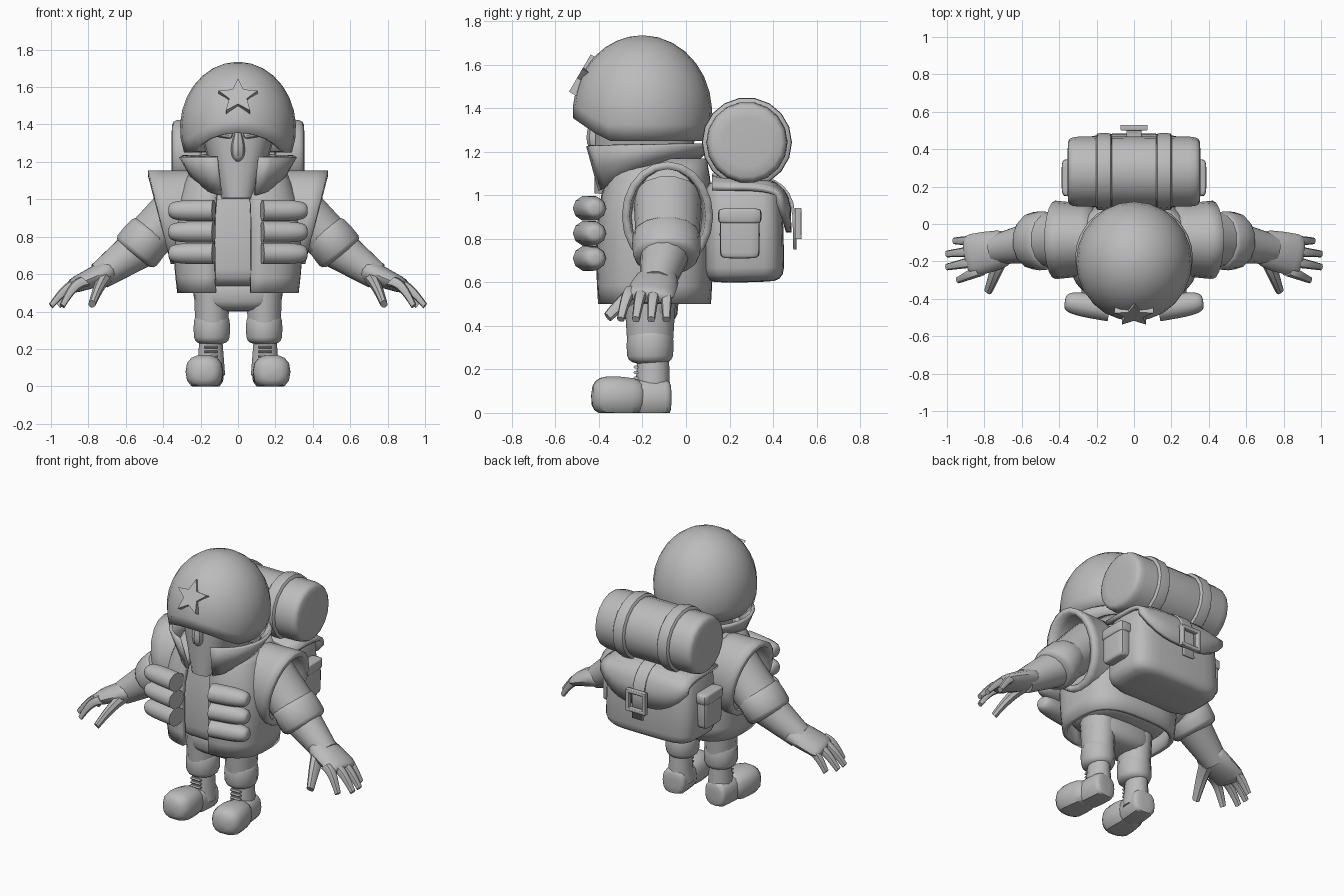
import bpy, bmesh
from math import sin, cos, pi, asin, copysign, radians
from mathutils import Vector

if "Cube" in bpy.data.objects:
    bpy.data.objects.remove(bpy.data.objects["Cube"])

grey = bpy.data.materials.new("plain grey")
grey.use_nodes = True
grey.diffuse_color = (.5, .5, .5, 1)
grey.node_tree.nodes["Principled BSDF"].inputs["Base Color"].default_value = (.5, .5, .5, 1)


def skin(name, rows, closed=True, bottom=True, top=True, mirror=False, thick=0):
    """Join rows of points into a surface, optionally capped, thickened or mirrored."""
    bm = bmesh.new()
    grid = [[bm.verts.new(point) for point in row] for row in rows]
    count = len(grid[0])
    for lower, upper in zip(grid, grid[1:]):
        for i in range(count if closed else count - 1):
            j = (i + 1) % count
            bm.faces.new((lower[i], lower[j], upper[j], upper[i]))
    if closed and bottom:
        bm.faces.new(grid[0])
    if closed and top:
        bm.faces.new(grid[-1])
    bmesh.ops.recalc_face_normals(bm, faces=bm.faces)
    mesh = bpy.data.meshes.new(name)
    bm.to_mesh(mesh)
    bm.free()
    part = bpy.data.objects.new(name, mesh)
    bpy.context.collection.objects.link(part)
    mesh.materials.append(grey)
    bpy.ops.object.select_all(action="DESELECT")
    part.select_set(True)
    bpy.context.view_layer.objects.active = part
    bpy.ops.object.shade_smooth_by_angle(angle=radians(40))
    if thick:
        shell = part.modifiers.new("thickness", "SOLIDIFY")
        shell.thickness, shell.offset = thick, -1
    if mirror:
        part.modifiers.new("mirror", "MIRROR")


def power(value, exponent):
    return copysign(abs(value) ** exponent, value)


def ring(centre, u, v, sides, square=2, start=0, end=2 * pi):
    """Superellipse loop around centre; a higher square gives boxier corners."""
    angles = [start + (end - start) * i / sides for i in range(sides)]
    return [centre + u * power(cos(a), 2 / square) + v * power(sin(a), 2 / square) for a in angles]


def limb(name, start, end, size, end_size=None, sides=14, square=2, blunt=0,
         open_start=False, bend=0, mirror=False):
    """Tapered form between two points. Sizes are half depth and half height across
    the axis; blunt rounds off the ends, the more the lower it is."""
    start, end = Vector(start), Vector(end)
    size, end_size = Vector(size), Vector(end_size or size)
    axis = (end - start).normalized()
    guide = Vector((1, 0, 0)) if abs(axis.y) > .9 else Vector((0, 1, 0))
    u = (guide - axis * axis.dot(guide)).normalized()
    v = axis.cross(u)
    rows, steps = [], 10
    for k in range(steps + 1):
        t, scale = k / steps, 1
        if blunt:
            low = 0 if open_start else -1
            angle = (low + (1 - low) * t) * (pi / 2 - .03)
            t, scale = power(sin(angle), 2 / blunt), cos(angle) ** (2 / blunt)
            t = t if open_start else (t + 1) / 2
        centre = start.lerp(end, t) + Vector((0, 0, bend * sin(pi * t)))
        half = size.lerp(end_size, t) * scale
        row = ring(centre, u * half.x, v * half.y, sides, square)
        rows.append([Vector((p.x, p.y, max(p.z, 0))) for p in row])
    skin(name, rows, mirror=mirror)


# Helmet: dome whose rim rises over the face
rows = []
radius, height, base = .32, .355, 1.38
for k in range(10):
    row = []
    for i in range(24):
        a = 2 * pi * i / 24
        rise = min(1, max(0, (-.18 - radius * (1 + sin(a)) + radius) / .2))
        rim = asin((1.25 + .15 * rise - base) / height)
        lift = rim + (pi / 2 - .02 - rim) * k / 9
        row.append((.31 * cos(a) * cos(lift), radius * sin(a) * cos(lift) - .2, base + height * sin(lift)))
    rows.append(row)
skin("helmet", rows, bottom=False, thick=.025)

# Star badge
side, up, out = Vector((1, 0, 0)), Vector((0, .5, .86)), Vector((0, -.86, .5))
middle = Vector((0, -.48, 1.545))
star = []
for i in range(10):
    reach = .05 if i % 2 else .11
    star.append(middle + (side * sin(pi * i / 5) + up * cos(pi * i / 5)) * reach)
skin("star_badge", [[p - out * .03 for p in star], [p + out * .015 for p in star]])

# Head, nose and brows
limb("head", (0, -.2, 1), (0, -.185, 1.42), (.22, .1), (.235, .22), sides=20, square=2.7)
limb("nose", (0, -.41, 1.2), (0, -.41, 1.38), (.06, .05), (.03, .025), sides=8, blunt=2)
limb("brow", (.03, -.42, 1.34), (.18, -.39, 1.365), (.02, .02), sides=8, blunt=4, mirror=True)

# Shirt under the vest
limb("shirt", (0, -.15, .53), (0, -.14, 1.1), (.235, .3), (.2, .24), sides=24, square=3, blunt=6)

# Vest, open at the front
rows = []
for k in range(9):
    t = k / 8
    shrink = t ** 4
    hem = .03 * (1 - t) ** 3
    rows.append(ring(Vector((0, -.145 + .03 * shrink, .5 + .67 * t)), side * (.355 - .11 * shrink - hem),
                     Vector((0, .275 - .065 * shrink - hem / 2, 0)), 32, 2.9, .1 - pi / 2, 1.5 * pi - .05))
skin("vest", rows, closed=False, thick=.03)

# Flared collar, dipping and open at the front
rows = []
for t in (0, .5, 1):
    row = []
    for i in range(25):
        a = .38 - pi / 2 + (2 * pi - .76) * i / 24
        low = 1.16 - .15 * ((1 - sin(a)) / 2) ** 2
        flare = .06 * t
        row.append(((.255 + flare) * cos(a), (.24 + flare) * sin(a) - .18, low + (1.225 - low) * t))
    rows.append(row)
skin("collar", rows, closed=False, thick=.02)

# Flared armholes leaning outward at the top
rows = []
for k in range(5):
    t = k / 4
    rows.append(ring(Vector((.22 + .2 * t, -.085, .905)), Vector((0, .19 + .02 * t, 0)),
                     Vector((.06 * t, 0, .25)), 20))
skin("armhole", rows, bottom=False, top=False, thick=.035, mirror=True)

# Sleeves, rolled cuffs, forearms and palms
limb("sleeve", (.28, -.085, .99), (.52, -.085, .75), (.155, .14), (.145, .125), mirror=True)
limb("sleeve_cuff", (.45, -.09, .84), (.56, -.09, .7), (.16, .13), (.155, .14), blunt=5, mirror=True)
limb("forearm", (.5, -.09, .76), (.74, -.135, .59), (.12, .12), (.08, .075), mirror=True)
limb("palm", (.67, -.125, .625), (.9, -.175, .53), (.1, .07), (.12, .04), blunt=5, mirror=True)

# Fingers, fanned out, and thumbs
for i in range(4):
    root = -.09 - .052 * i
    tip_x = (.96, 1, 1, .94)[i]
    limb(f"finger_{i + 1}", (.82, root, .56), (tip_x, root - .018 * i, .43), (.034, .035), (.018, .016),
         sides=8, square=2.5, bend=.03, mirror=True)
limb("thumb", (.7, -.15, .59), (.78, -.36, .44), (.055, .04), (.025, .02), sides=8, bend=.02, mirror=True)

# Capsule pouches on the chest, flat toward the middle
for i in range(3):
    z = .71 + .115 * i
    limb(f"chest_pouch_{i + 1}", (.13, -.455, z), (.37, -.415, z), (.066, .06), sides=10, blunt=4,
         open_start=True, mirror=True)

# Trousers with puffed lower legs
limb("hips", (0, -.165, .4), (0, -.165, .6), (.13, .24), sides=20, square=2.6, blunt=3)
limb("trouser_thigh", (.14, -.165, .32), (.14, -.165, .55), (.105, .09), (.12, .1), mirror=True)
limb("trouser_puff", (.14, -.165, .225), (.14, -.165, .39), (.108, .1), blunt=4, mirror=True)

# Boots with flat soles, and laces
limb("boot_toe", (.185, -.435, .08), (.17, -.18, .07), (.108, .097), (.09, .09), square=2.5, blunt=3, mirror=True)
limb("boot_heel", (.165, -.25, .07), (.15, -.07, .07), (.08, .085), square=2.6, blunt=6, mirror=True)
limb("boot_ankle", (.145, -.155, .06), (.145, -.15, .25), (.083, .078), (.072, .063), mirror=True)
for i in range(3):
    z = .16 + .025 * i
    limb(f"boot_lace_{i + 1}", (.11, -.23, z), (.18, -.23, z), (.012, .008), sides=6, mirror=True)

# Backpack body and side pockets
limb("backpack", (0, .268, .6), (0, .26, 1.07), (.188, .33), (.18, .31), sides=28, square=4.5, blunt=7)
limb("side_pocket", (.345, .247, .71), (.345, .247, .93), (.092, .035), square=5, blunt=8, mirror=True)
limb("side_pocket_flap", (.345, .247, .87), (.345, .247, .94), (.1, .042), square=5, blunt=6, mirror=True)


def drape(name, width, reach, top, hem, curve, thick):
    """Cloth hanging over the back of the pack; curve lifts its outer corners."""
    rows = []
    for i in range(13):
        t = i / 6 - 1
        corner = curve * abs(t) ** 3
        row = []
        for k in range(9):
            a = pi / 2 * k / 8
            edge = hem + 3 * corner
            row.append((width * t, .12 + (reach - .12 - corner) * sin(a) ** .5,
                        edge + (top - corner - edge) * abs(cos(a)) ** .5))
        rows.append(row)
    skin(name, rows, closed=False, thick=thick)


# Flap, strap and buckle
drape("backpack_flap", .32, .485, 1.09, .83, .045, .025)
drape("flap_strap", .04, .508, 1.1, .75, 0, .015)
for sign, label in ((-1, "right"), (1, "left")):
    limb(f"buckle_{label}", (.06 * sign, .515, .8), (.06 * sign, .515, .94), (.015, .012), square=6)
for z, label in ((.81, "lower"), (.93, "upper")):
    limb(f"buckle_{label}", (-.07, .515, z), (.07, .515, z), (.015, .012), square=6)

# Bedroll with two bands
limb("bedroll", (-.355, .28, 1.243), (.355, .28, 1.243), (.188, .188), sides=18, blunt=14)
limb("bedroll_band", (.115, .28, 1.243), (.207, .28, 1.243), (.207, .207), sides=18, blunt=8, mirror=True)
